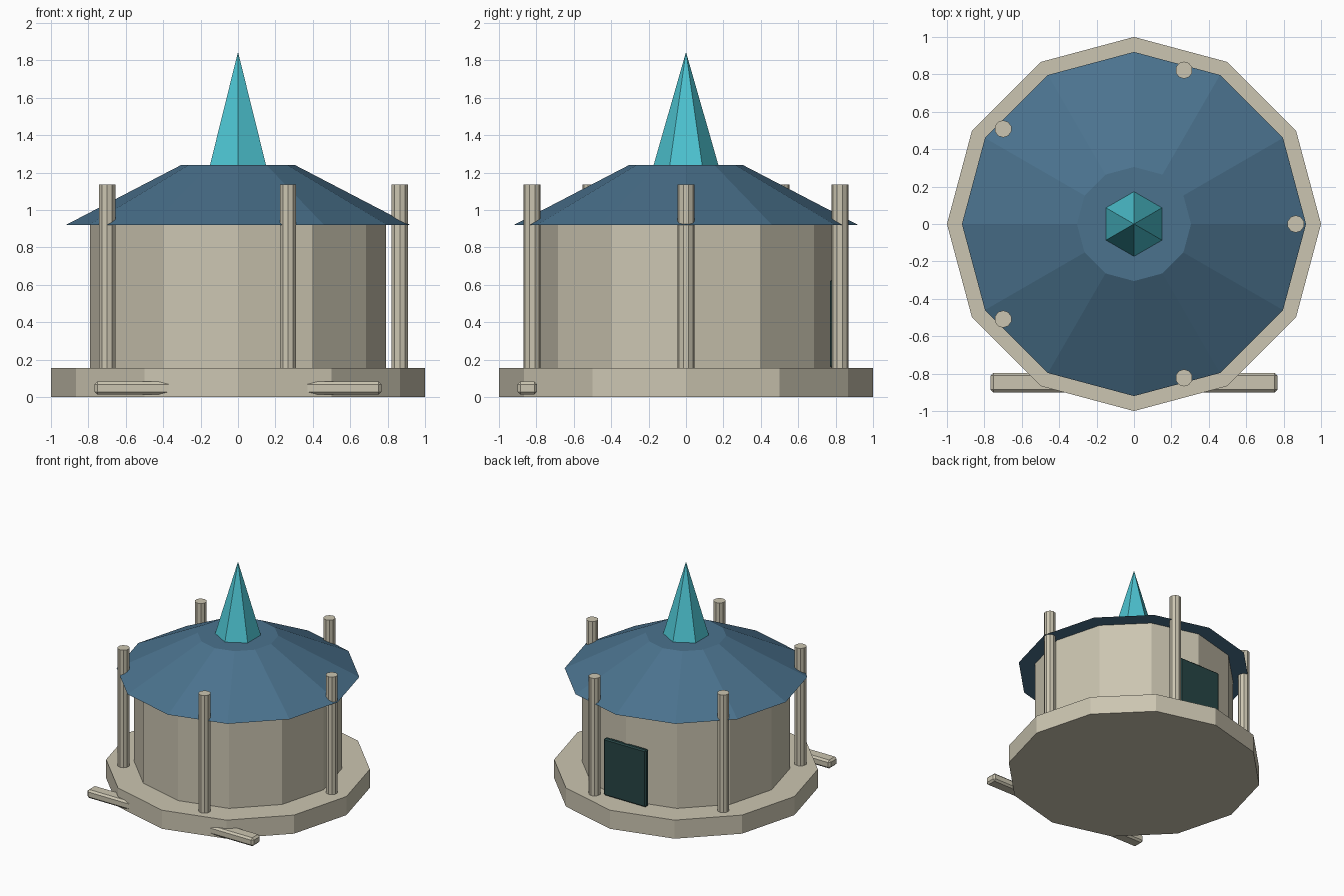
import bpy
import math

cube = bpy.data.objects.get("Cube")
if cube:
    bpy.data.objects.remove(cube, do_unlink=True)


def make_material(name, color):
    mat = bpy.data.materials.new(name)
    mat.use_nodes = True
    mat.diffuse_color = (*color, 1)
    mat.node_tree.nodes["Principled BSDF"].inputs["Base Color"].default_value = (*color, 1)
    return mat


stone = make_material("pale stone", (0.60, 0.56, 0.44))
slate = make_material("blue slate", (0.07, 0.17, 0.27))
crystal = make_material("turquoise", (0.075, 0.55, 0.64))
dark = make_material("dark teal", (0.02, 0.06, 0.06))


def frustum(name, mat, sides, r1, r2, z1, z2, x=0, y=0):
    """Upright flat-sided cylinder, cone or cut cone between two heights."""
    bpy.ops.mesh.primitive_cone_add(vertices=sides, radius1=r1, radius2=r2,
                                    depth=z2 - z1, location=(x, y, (z1 + z2) / 2))
    obj = bpy.context.object
    obj.name = name
    obj.data.materials.append(mat)
    return obj


def bevelled_box(name, mat, size, center, bevel):
    bpy.ops.mesh.primitive_cube_add(size=1, location=center)
    obj = bpy.context.object
    obj.name = name
    obj.scale = size
    bpy.ops.object.transform_apply(location=False, rotation=False, scale=True)
    mod = obj.modifiers.new("bevel", 'BEVEL')
    mod.width = bevel
    mod.segments = 1
    obj.data.materials.append(mat)
    return obj


# Main body, stacked from the ground up
frustum("base", stone, 12, 1.0, 1.0, 0, 0.155)
frustum("round_wall", stone, 12, 0.79, 0.79, 0.155, 0.92)
frustum("roof", slate, 12, 0.92, 0.305, 0.92, 1.24)
frustum("spire", crystal, 6, 0.173, 0, 1.24, 1.845)

# Ring of five columns rising through the eaves
for i in range(5):
    a = math.tau * i / 5
    frustum(f"column_{i + 1}", stone, 10, 0.046, 0.046, 0.155, 1.135,
            0.865 * math.cos(a), 0.865 * math.sin(a))

# Door at the back and long step through the front of the base
bevelled_box("door", dark, (0.39, 0.04, 0.475), (0, 0.79, 0.392), 0.01)
bevelled_box("front_step", stone, (1.535, 0.105, 0.07), (0, -0.848, 0.048), 0.015)
